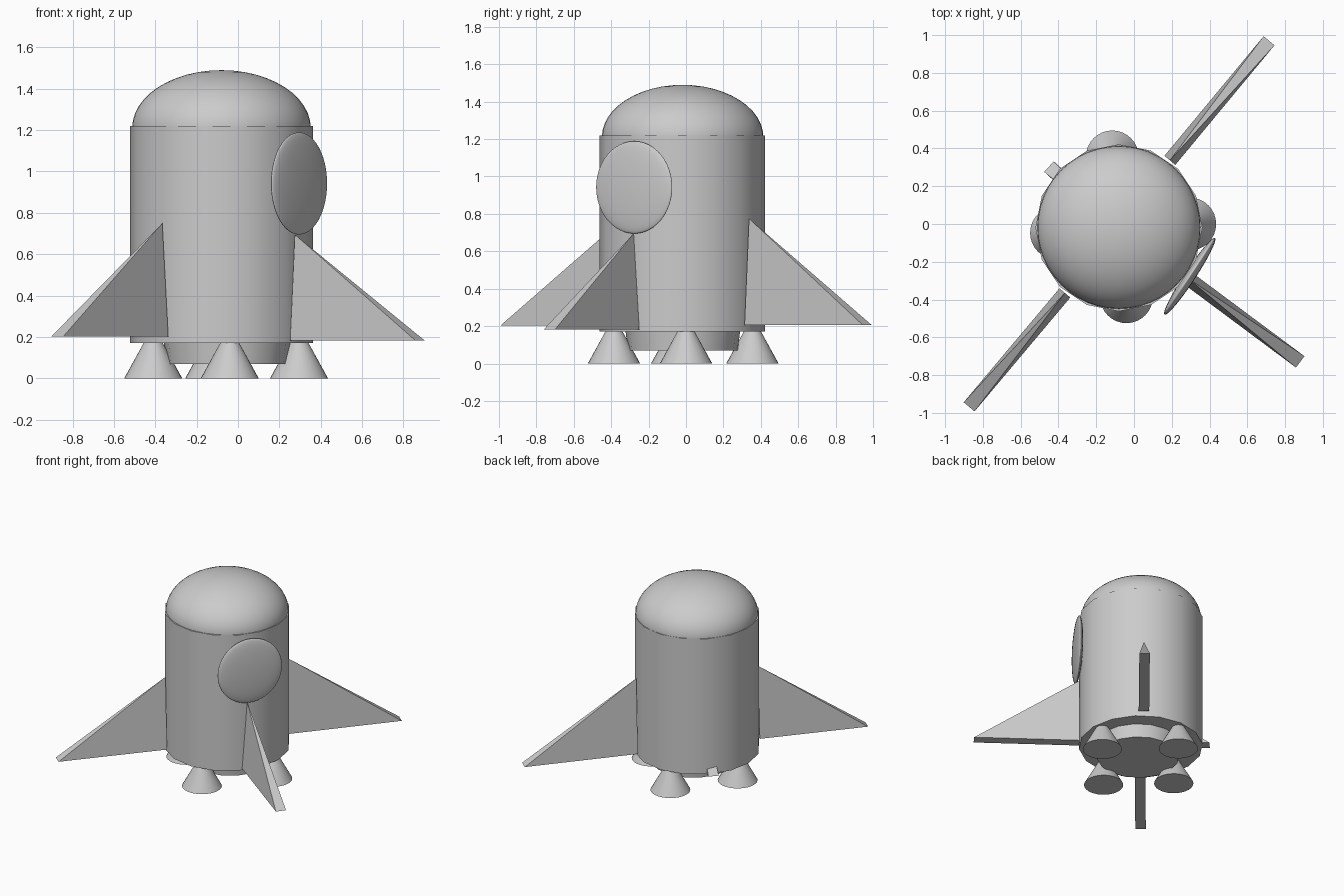
import bpy, bmesh
from math import radians, atan2
from mathutils import Vector

cube = bpy.data.objects.get("Cube")
if cube:
    bpy.data.objects.remove(cube, do_unlink=True)

# One plain material for every part
GREY = (0.6, 0.6, 0.6, 1)
hull_grey = bpy.data.materials.new("hull_grey")
hull_grey.use_nodes = True
hull_grey.diffuse_color = GREY
hull_grey.node_tree.nodes["Principled BSDF"].inputs["Base Color"].default_value = GREY


def finish(name, smooth=True):
    obj = bpy.context.object
    obj.name = name
    obj.data.materials.append(hull_grey)
    if smooth:
        bpy.ops.object.shade_smooth_by_angle(angle=radians(35))
    return obj


def tube(name, x, y, z0, z1, r0, r1, sides):
    bpy.ops.mesh.primitive_cone_add(vertices=sides, radius1=r0, radius2=r1,
                                    depth=z1 - z0, location=(x, y, (z0 + z1) / 2))
    return finish(name)


def ellipsoid(name, centre, scale, turn=0):
    bpy.ops.mesh.primitive_uv_sphere_add(segments=48, ring_count=24, radius=1,
                                         location=centre, rotation=(0, 0, turn))
    bpy.context.object.scale = scale
    return finish(name)


def fin(name, tip, apex, width=0.075):
    """Pyramid: a strip-shaped base from under the apex out to the tip."""
    tip, apex = Vector(tip), Vector(apex)
    root = Vector((apex.x, apex.y, tip.z))
    side = (tip - root).normalized().cross(Vector((0, 0, 1))) * width / 2
    mesh = bpy.data.meshes.new(name)
    bm = bmesh.new()
    base = [bm.verts.new(p) for p in (root - side, root + side, tip + side, tip - side)]
    top = bm.verts.new(apex)
    bm.faces.new(base)
    for i in range(4):
        bm.faces.new((base[i], base[(i + 1) % 4], top))
    bmesh.ops.recalc_face_normals(bm, faces=bm.faces)
    bm.to_mesh(mesh)
    bm.free()
    obj = bpy.data.objects.new(name, mesh)
    bpy.context.collection.objects.link(obj)
    mesh.materials.append(hull_grey)


# Hull, engine ring and domed nose
tube("hull", -0.08, -0.02, 0.17, 1.22, 0.442, 0.442, 16)
tube("engine_ring", -0.053, -0.017, 0.07, 0.2, 0.293, 0.31, 16)
ellipsoid("nose_dome", (-0.08, -0.018, 1.21), (0.432, 0.432, 0.28))

# Round window lens on the front left
ellipsoid("window", (0.295, -0.277, 0.942), (0.03, 0.243, 0.247), atan2(-0.55, 0.835))

# Four flared nozzles
for side, (x, y) in {"front": (-0.04, -0.385), "back": (-0.115, 0.355),
                     "left": (0.295, 0.0), "right": (-0.41, -0.047)}.items():
    tube(side + "_nozzle", x, y, 0, 0.2, 0.14, 0.03, 32)

# Fins, one of them almost sunk in the hull
fin("back_left_fin", (0.715, 0.97, 0.205), (0.19, 0.337, 0.775))
fin("front_right_fin", (-0.873, -0.968, 0.203), (-0.366, -0.365, 0.75))
fin("front_left_fin", (0.88, -0.73, 0.183), (0.275, -0.28, 0.695))
fin("back_right_fin_tip", (-0.45, 0.304, 0.175), (0.1, -0.2, 0.72))
